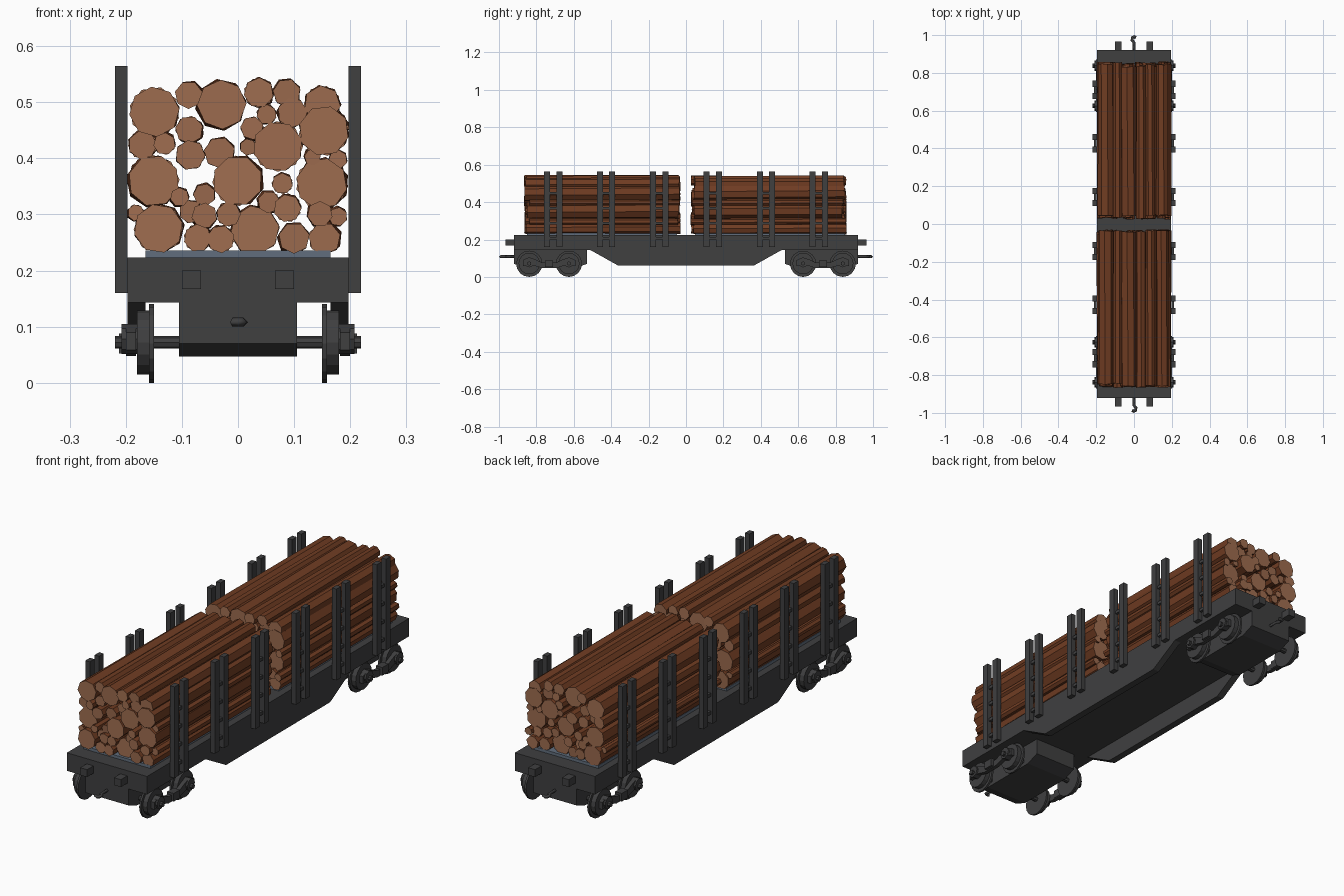
import bpy, bmesh, math, random

if "Cube" in bpy.data.objects:
    bpy.data.objects.remove(bpy.data.objects["Cube"])

random.seed(4)


def material(name, rgb):
    m = bpy.data.materials.new(name)
    m.diffuse_color = (*rgb, 1)
    m.use_nodes = True
    m.node_tree.nodes["Principled BSDF"].inputs["Base Color"].default_value = m.diffuse_color
    return m


IRON = material("dark_iron", (0.05, 0.05, 0.051))
PLATE = material("blue_grey_plate", (0.12, 0.155, 0.205))
BARK = material("bark_brown", (0.16, 0.045, 0.016))
CUT = material("cut_wood", (0.34, 0.15, 0.078))


def finish(bm, name, *mats):
    bmesh.ops.recalc_face_normals(bm, faces=bm.faces)
    me = bpy.data.meshes.new(name)
    bm.to_mesh(me)
    bm.free()
    for m in mats:
        me.materials.append(m)
    ob = bpy.data.objects.new(name, me)
    bpy.context.collection.objects.link(ob)
    return ob


def loft(bm, a, b, cap=0):
    """Join two matching outlines and cap both ends."""
    va = [bm.verts.new(p) for p in a]
    vb = [bm.verts.new(p) for p in b]
    n = len(va)
    for i in range(n):
        bm.faces.new((va[i], va[(i + 1) % n], vb[(i + 1) % n], vb[i]))
    for ring in (va, vb):
        bm.faces.new(ring).material_index = cap


def prism(name, outline, x0, x1, mat=IRON):
    """Extrude a (y, z) outline along x."""
    bm = bmesh.new()
    loft(bm, [(x0, y, z) for y, z in outline], [(x1, y, z) for y, z in outline])
    return finish(bm, name, mat)


def box(name, x0, x1, y0, y1, z0, z1, mat=IRON):
    return prism(name, [(y0, z0), (y1, z0), (y1, z1), (y0, z1)], x0, x1, mat)


def disc(name, y, z, r, x0, x1, n=16):
    pts = [(y + r * math.cos(2 * math.pi * i / n), z + r * math.sin(2 * math.pi * i / n)) for i in range(n)]
    return prism(name, pts, x0, x1)


# Deck and the two deep side sills
box("deck", -0.197, 0.197, -0.92, 0.92, 0.143, 0.223)
sill = [(-0.51, 0.15), (-0.51, 0.143), (-0.365, 0.062), (0.365, 0.062), (0.51, 0.143), (0.51, 0.15)]
for s in (-1, 1):
    prism("side_sill", sill, s * 0.165, s * 0.197)

# Stake pairs with cross rungs
for s in (-1, 1):
    for yc in (-0.71, -0.427, -0.143, 0.143, 0.427, 0.71):
        for d in (-0.0325, 0.0325):
            box("stake", s * 0.197, s * 0.219, yc + d - 0.016, yc + d + 0.016, 0.16, 0.565)
        for z in (0.2, 0.28, 0.36, 0.44):
            box("stake_rung", s * 0.199, s * 0.211, yc - 0.02, yc + 0.02, z, z + 0.014)

for e in (-1, 1):
    # Bogie: centre block with sloped bottom ends
    block = [(0.92, 0.143), (0.92, 0.07), (0.86, 0.047), (0.59, 0.047), (0.53, 0.07), (0.53, 0.143)]
    prism("bogie_block", [(e * y, z) for y, z in block], -0.105, 0.105)
    # Wheels and axles
    for yc in (e * 0.838, e * 0.626):
        disc("axle", yc, 0.072, 0.011, -0.219, 0.219, 8)
        for s in (-1, 1):
            disc("wheel_flange", yc, 0.07, 0.07, s * 0.15, s * 0.159)
            disc("wheel_tread", yc, 0.072, 0.057, s * 0.157, s * 0.18)
            disc("axle_box", yc, 0.078, 0.027, s * 0.178, s * 0.208, 8)
    # Sagging side frames joining the axle boxes
    half = [(0.04, 0.078), (0.075, 0.094), (0.107, 0.105), (0.14, 0.09), (0.14, 0.058), (0.08, 0.06), (0.04, 0.048)]
    frame = half + [(-y, z) for y, z in reversed(half)]
    for s in (-1, 1):
        prism("bogie_side_frame", [(e * 0.732 + y, z) for y, z in frame], s * 0.182, s * 0.2)
        box("frame_spring_box", s * 0.18, s * 0.212, e * 0.732 - 0.022, e * 0.732 + 0.022, 0.052, 0.088)
        # Buffers on the end beam
        box("buffer", s * 0.083 - 0.017, s * 0.083 + 0.017, e * 0.91, e * 0.965, 0.167, 0.2)
    # Coupling hook
    path = [(0, 0.9), (0, 0.96), (-0.01, 0.973), (-0.009, 0.987), (0, 0.992), (0.01, 0.986)]
    cu = bpy.data.curves.new("coupling_hook", 'CURVE')
    cu.dimensions = '3D'
    cu.bevel_depth = 0.008
    cu.bevel_resolution = 0
    cu.use_fill_caps = True
    sp = cu.splines.new('POLY')
    sp.points.add(len(path) - 1)
    for p, (x, y) in zip(sp.points, path):
        p.co = (e * x, e * y, 0.108, 1)
    cu.materials.append(IRON)
    bpy.context.collection.objects.link(bpy.data.objects.new("coupling_hook", cu))
    # Floor plate beneath each log stack
    box("floor_plate", -0.165, 0.165, e * 0.05, e * 0.85, 0.222, 0.236, PLATE)

# Log ends: x, z, radius in thousandths
LOGS = [
    (-142, 275, 44), (-72, 258, 25), (-60, 298, 23), (-31, 256, 25), (30, 272, 44), (100, 258, 28),
    (154, 257, 29), (178, 296, 17), (146, 301, 23), (88, 311, 25), (-17, 300, 22), (-182, 303, 15),
    (-150, 360, 46), (-104, 331, 17), (-84, 305, 21), (-60, 335, 20), (-1, 360, 45), (79, 355, 19),
    (149, 355, 46), (55, 322, 20), (-170, 424, 26), (-131, 426, 20), (-85, 406, 27), (-33, 410, 28),
    (-87, 451, 25), (-149, 483, 45), (-88, 513, 25), (-29, 496, 44), (71, 421, 45), (37, 517, 27),
    (87, 517, 25), (51, 478, 18), (97, 481, 27), (153, 449, 45), (150, 497, 33), (133, 402, 15),
    (178, 398, 17), (25, 454, 21), (18, 420, 15)]


def log_ring(x, y, z, r, phase, n):
    return [(x + r * math.cos(phase + 2 * math.pi * i / n), y + random.uniform(-0.003, 0.003),
             z + r * math.sin(phase + 2 * math.pi * i / n)) for i in range(n)]


# Two log stacks with uneven ends
for name, y0, y1 in (("front_log_stack", -0.865, -0.03), ("back_log_stack", 0.025, 0.86)):
    bm = bmesh.new()
    for x, z, r in LOGS:
        x, z, r = x / 1000, z / 1000, r / 1000
        n = 8 if r > 0.04 else 7
        ph = random.uniform(0, 1)
        dx, dz = random.uniform(-0.003, 0.003), random.uniform(-0.003, 0.003)
        a = log_ring(x, y0 + random.uniform(0, 0.03), z, r, ph, n)
        b = log_ring(x + dx, y1 - random.uniform(0, 0.03), z + dz, r * random.uniform(0.94, 1.04), ph + 0.1, n)
        loft(bm, a, b, 1)
    finish(bm, name, BARK, CUT)
